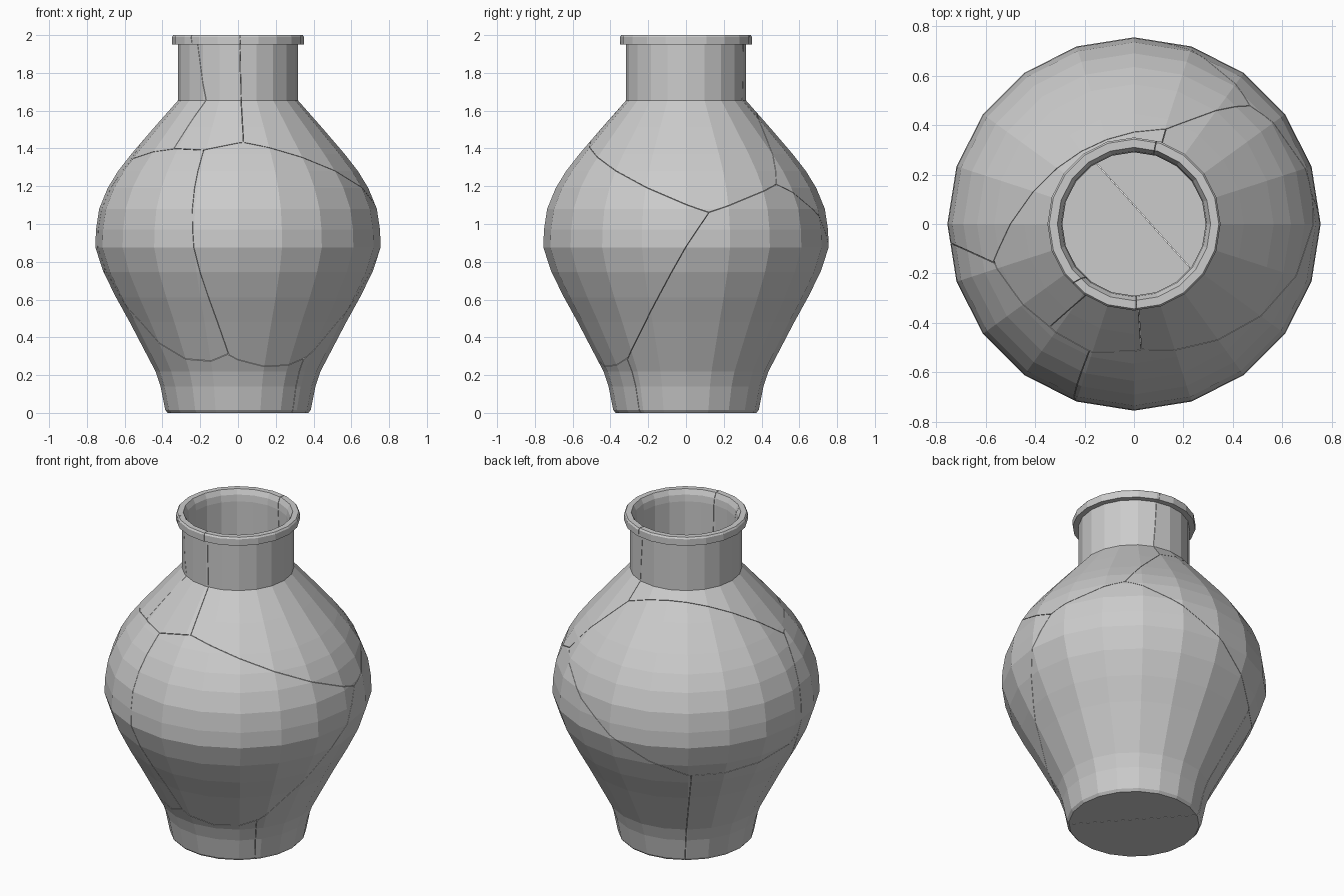
import bpy, bmesh, math
from mathutils import Vector, geometry

if "Cube" in bpy.data.objects:
    bpy.data.objects.remove(bpy.data.objects["Cube"])

SIDES, GAP = 20, 0.0012

# Closed wall profile (radius, height): outside from foot to rim, then inside down to floor
outer = [(.372, 0), (.385, .015), (.41, .14), (.437, .22), (.505, .35), (.573, .48),
         (.645, .61), (.712, .745), (.755, .875), (.752, .97), (.735, 1.08), (.69, 1.19),
         (.635, 1.28), (.565, 1.37), (.445, 1.51), (.317, 1.655), (.317, 1.95),
         (.35, 1.95), (.35, 1.99), (.343, 2.0)]
inner = [(.31, 2.0), (.295, 1.97), (.29, 1.93), (.29, 1.65), (.417, 1.5), (.54, 1.355),
         (.608, 1.265), (.662, 1.18), (.705, 1.075), (.722, .97), (.725, .88), (.683, .757),
         (.617, .625), (.545, .495), (.477, .365), (.409, .235), (.38, .14), (.36, .04)]


def make_object(name, bm):
    mesh = bpy.data.meshes.new(name)
    bmesh.ops.recalc_face_normals(bm, faces=bm.faces)
    bm.to_mesh(mesh)
    bm.free()
    ob = bpy.data.objects.new(name, mesh)
    bpy.context.collection.objects.link(ob)
    return ob


# Whole hollow vase
bm = bmesh.new()
rings = []
for r, z in outer + inner:
    rings.append([bm.verts.new((r * math.cos(a), r * math.sin(a), z))
                  for a in (2 * math.pi * k / SIDES for k in range(SIDES))])
for lo, hi in zip(rings, rings[1:]):
    for k in range(SIDES):
        n = (k + 1) % SIDES
        bm.faces.new((lo[k], lo[n], hi[n], hi[k]))
bm.faces.new(rings[0])
bm.faces.new(rings[-1])
vase = make_object("vase_whole", bm)
vase.hide_render = True

# Junctions where the cracks meet
A, B, C = (.03, -.53, 1.44), (-.19, -.53, 1.395), (-.35, -.42, 1.40)
D, E, F = (.725, .12, 1.06), (.47, .48, 1.21), (.13, .39, 1.56)
G, H, I = (.355, -.32, .27), (-.05, -.48, .30), (-.58, -.15, 1.34)
J, K, N = (-.70, -.10, .77), (-.40, .52, .67), (0, -.1, 2.0)

# A point inside each shard
shards = {
    "front": (.4, -.5, .8), "left": (-.6, -.4, .95), "foot": (-.3, -.25, .2),
    "right": (.5, .4, .5), "neck_right": (.35, 0, 1.6), "neck_front": (-.1, -.4, 1.6),
    "neck_left": (-.3, .1, 1.65), "back": (-.3, .6, 1.1)}

# Crack plane between each pair of neighbouring shards
cracks = [
    ("front", "left", B, H, (-.24, -.715, .95)),
    ("front", "foot", H, G, (.15, -.43, .235)),
    ("front", "right", G, D, (.67, -.1, .7)),
    ("front", "neck_right", A, D, (.62, -.25, 1.215)),
    ("front", "neck_front", A, B, (0, 0, 1.25)),
    ("left", "neck_front", B, C, (-.1, 0, 1.3)),
    ("left", "neck_left", C, I, (0, 0, 1.2)),
    ("left", "back", I, J, (-.735, -.08, 1.05)),
    ("left", "foot", H, J, (-.5, -.25, .45)),
    ("foot", "back", J, K, (-.615, .22, .7)),
    ("foot", "right", G, K, (-.21, .31, 0)),
    ("right", "neck_right", D, E, (.1, -.1, 1.1)),
    ("right", "back", E, K, (.07, .745, .94)),
    ("neck_right", "back", E, F, (.1, .1, 1.3)),
    ("neck_right", "neck_left", F, (.09, .335, 2), N),
    ("neck_front", "neck_left", C, (-.25, -.24, 2), N),
    ("neck_right", "neck_front", A, (.01, -.345, 2), N),
    ("neck_left", "back", F, I, (-.35, .2, 1.57))]


def make_cell(name, centre):
    """Convex block bounded by every crack plane of one shard."""
    bm = bmesh.new()
    bmesh.ops.create_cube(bm, size=3)
    bmesh.ops.translate(bm, verts=bm.verts, vec=(0, 0, 1))
    for a, b, p, q, r in cracks:
        if name not in (a, b):
            continue
        n = geometry.normal(Vector(p), Vector(q), Vector(r))
        if n.dot(Vector(centre) - Vector(p)) > 0:
            n = -n
        bmesh.ops.bisect_plane(bm, geom=bm.verts[:] + bm.edges[:] + bm.faces[:], dist=1e-6,
                               plane_co=Vector(p) - n * GAP, plane_no=n, clear_outer=True)
        bmesh.ops.holes_fill(bm, edges=[e for e in bm.edges if e.is_boundary], sides=0)
    return make_object("cell_" + name, bm)


# Cut each shard out of the vase
for name, centre in shards.items():
    cell = make_cell(name, centre)
    cell.hide_render = True
    shard = bpy.data.objects.new("shard_" + name, vase.data.copy())
    bpy.context.collection.objects.link(shard)
    cut = shard.modifiers.new("cut", 'BOOLEAN')
    cut.operation, cut.solver, cut.object = 'INTERSECT', 'EXACT', cell
    graph = bpy.context.evaluated_depsgraph_get()
    mesh = bpy.data.meshes.new_from_object(shard.evaluated_get(graph))
    shard.modifiers.clear()
    shard.data = mesh
    bpy.data.objects.remove(cell)
bpy.data.objects.remove(vase)
